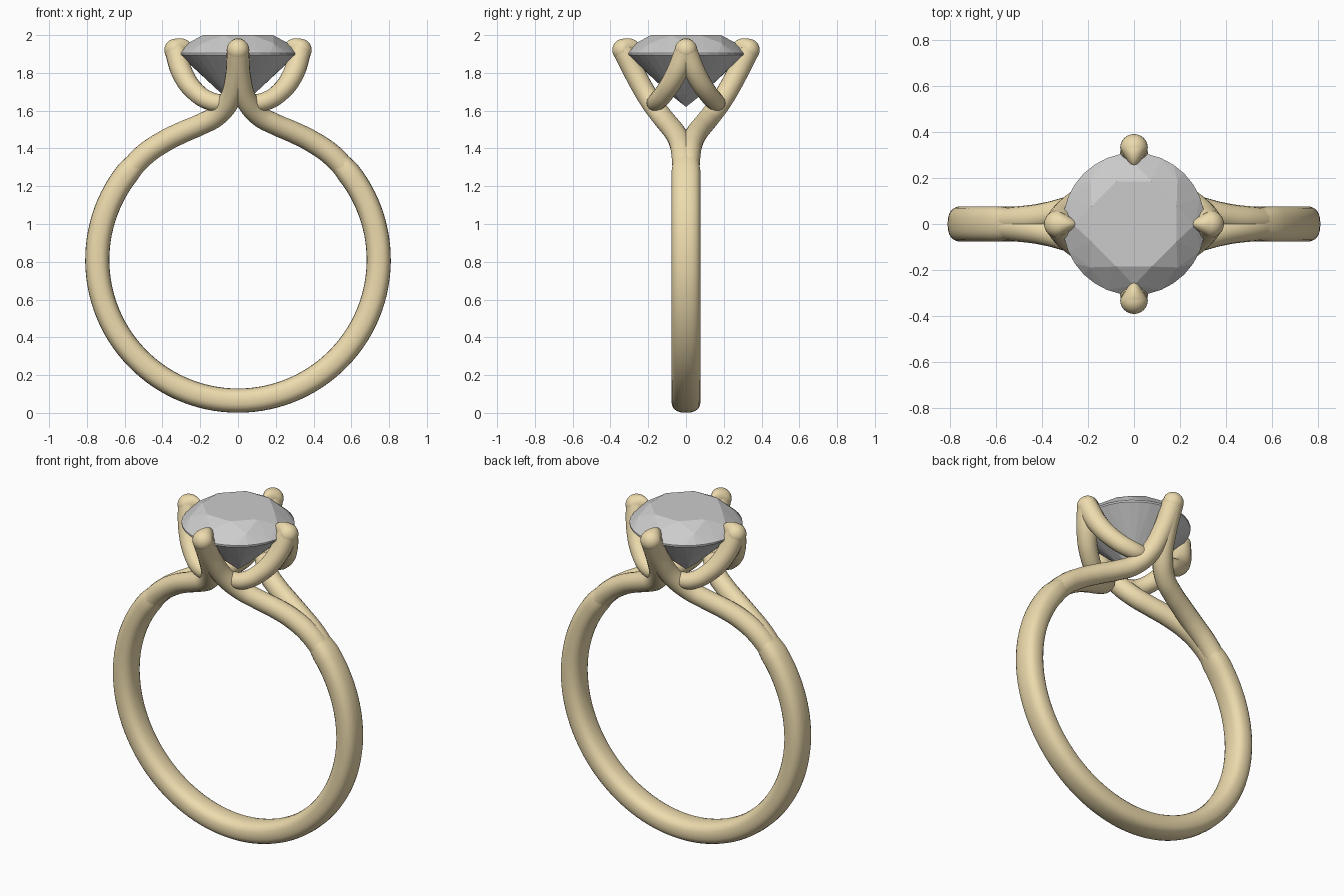
import bpy, bmesh
from math import sin, cos, pi, radians, copysign
from mathutils import Vector, Matrix

if "Cube" in bpy.data.objects:
    bpy.data.objects.remove(bpy.data.objects["Cube"])

gold = bpy.data.materials.new("gold")
gold.diffuse_color = (0.85, 0.71, 0.42, 1)
gold.use_nodes = True
gold.node_tree.nodes["Principled BSDF"].inputs["Base Color"].default_value = gold.diffuse_color


def finish(name, bm, mat=None, smooth=True):
    bmesh.ops.recalc_face_normals(bm, faces=bm.faces)
    me = bpy.data.meshes.new(name)
    bm.to_mesh(me)
    bm.free()
    for p in me.polygons:
        p.use_smooth = smooth
    if mat:
        me.materials.append(mat)
    ob = bpy.data.objects.new(name, me)
    bpy.context.collection.objects.link(ob)
    return ob


def tube(name, pts):
    """Round wire through (x, y, z, radius) points."""
    cu = bpy.data.curves.new(name, 'CURVE')
    cu.dimensions = '3D'
    cu.bevel_depth = 1.0
    cu.bevel_resolution = 6
    cu.resolution_u = 8
    cu.use_fill_caps = True
    sp = cu.splines.new('BEZIER')
    sp.bezier_points.add(len(pts) - 1)
    for b, (x, y, z, r) in zip(sp.bezier_points, pts):
        b.co = (x, y, z)
        b.radius = r
        b.handle_left_type = b.handle_right_type = 'AUTO'
    cu.materials.append(gold)
    ob = bpy.data.objects.new(name, cu)
    bpy.context.collection.objects.link(ob)
    bpy.ops.object.select_all(action='DESELECT')
    ob.select_set(True)
    bpy.context.view_layer.objects.active = ob
    bpy.ops.object.convert(target='MESH')
    bpy.ops.object.shade_smooth_by_angle(angle=radians(50))


# Band: softly squared section swept round, open and tapered at the top
CZ, R = 0.81, 0.745
bm = bmesh.new()
rings, N, S = [], 96, 24
gap = radians(33)
for i in range(N + 1):
    a = gap + (2 * pi - 2 * gap) * i / N
    k = min(1, 0.6 + 0.4 * min(i, N - i) / 6)
    ring = []
    for j in range(S):
        t = 2 * pi * j / S
        c, s = cos(t), sin(t)
        rad = R + k * 0.064 * copysign(abs(c) ** 0.8, c)
        y = k * 0.077 * copysign(abs(s) ** 0.8, s)
        ring.append(bm.verts.new((rad * sin(a), y, CZ + rad * cos(a))))
    rings.append(ring)
for a, b in zip(rings, rings[1:]):
    for j in range(S):
        bm.faces.new((a[j], a[(j + 1) % S], b[(j + 1) % S], b[j]))
bm.faces.new(rings[0])
bm.faces.new(rings[-1])
finish("band", bm, gold)

# Split shoulders rising into the front and back prongs, and forked side prongs
shoulder = [(0.60, 0.012, 1.252, 0.058), (0.50, 0.018, 1.362, 0.059), (0.40, 0.032, 1.432, 0.058),
            (0.30, 0.058, 1.483, 0.057), (0.20, 0.092, 1.526, 0.056), (0.11, 0.132, 1.575, 0.056),
            (0.045, 0.19, 1.655, 0.056), (0.012, 0.262, 1.78, 0.056), (0, 0.33, 1.92, 0.059)]
fork = [(0.075, 0.165, 1.64, 0.045), (0.14, 0.155, 1.648, 0.049), (0.225, 0.11, 1.70, 0.052),
        (0.295, 0.05, 1.80, 0.056), (0.33, 0, 1.92, 0.059)]
for sx, nx in ((-1, "left"), (1, "right")):
    for sy, ny in ((-1, "front"), (1, "back")):
        tube(f"shoulder_{ny}_{nx}", [(sx * x, sy * y, z, r) for x, y, z, r in shoulder])
        tube(f"side_prong_{nx}_{ny}_leg", [(sx * x, sy * y, z, r) for x, y, z, r in fork])

# Claw tips: balls drawn to a point over the stone
for n in range(4):
    bm = bmesh.new()
    bmesh.ops.create_uvsphere(bm, u_segments=32, v_segments=16, radius=0.06)
    for v in bm.verts:
        t = max(0, -v.co.x / 0.06)
        if t:
            v.co.x *= 1 + 0.4 * t
            v.co.y *= 1 - 0.45 * t
            v.co.z += 0.018 * t
    rot = Matrix.Rotation(n * pi / 2, 4, 'Z')
    bmesh.ops.transform(bm, matrix=rot @ Matrix.Translation((0.33, 0, 1.921)), verts=bm.verts)
    finish(f"claw_tip_{n + 1}", bm, gold)

# Brilliant-cut stone: rings of corners wrapped in a convex hull
bm = bmesh.new()
for count, rad, z, off in ((8, 0.20, 2.0, 0.5), (8, 0.266, 1.957, 0), (32, 0.309, 1.906, 0),
                           (32, 0.309, 1.896, 0), (8, 0.08, 1.683, 0), (1, 0, 1.62, 0)):
    for i in range(count):
        a = 2 * pi * (i + off) / count
        bm.verts.new((rad * cos(a), rad * sin(a), z))
bmesh.ops.convex_hull(bm, input=bm.verts)
bmesh.ops.dissolve_limit(bm, angle_limit=radians(1), verts=bm.verts, edges=bm.edges)
finish("stone", bm, smooth=False)
